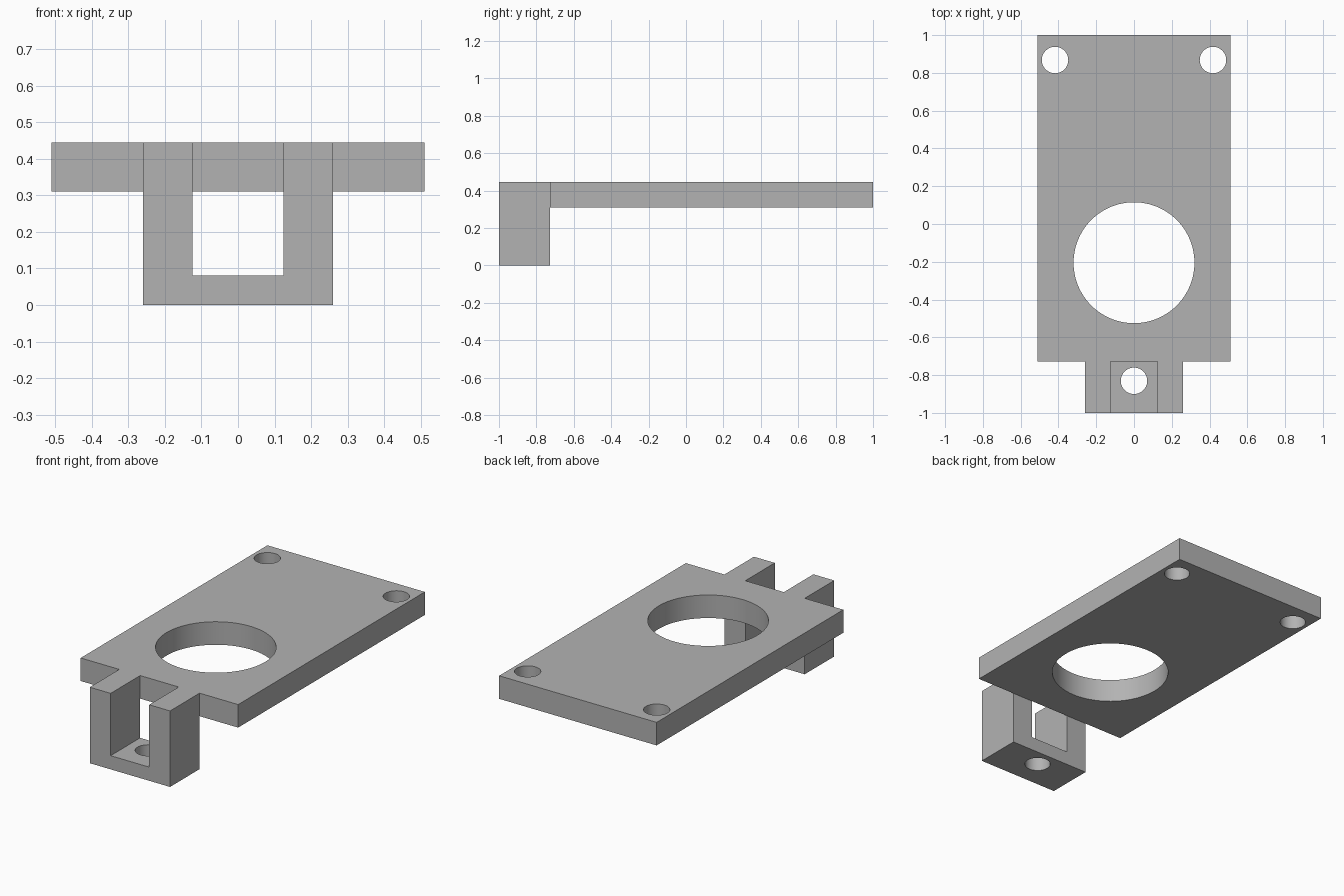
import bpy
import bmesh
from mathutils import Vector

cube = bpy.data.objects.get("Cube")
if cube:
    bpy.data.objects.remove(cube, do_unlink=True)

# Single grey material
GREY = (0.45, 0.45, 0.45, 1.0)
grey = bpy.data.materials.new("plain grey")
grey.use_nodes = True
grey.diffuse_color = GREY
grey.node_tree.nodes["Principled BSDF"].inputs["Base Color"].default_value = GREY

TOP, UNDERSIDE = 0.445, 0.31
BACK, JOINT, FRONT = 1.0, -0.727, -1.0
HALF_WIDTH = 0.51


def extrude_profile(name, points, direction):
    """Solid made by extruding a closed 3D outline along a vector."""
    bm = bmesh.new()
    face = bm.faces.new([bm.verts.new(p) for p in points])
    result = bmesh.ops.extrude_face_region(bm, geom=[face])
    moved = [v for v in result["geom"] if isinstance(v, bmesh.types.BMVert)]
    bmesh.ops.translate(bm, verts=moved, vec=Vector(direction))
    bmesh.ops.recalc_face_normals(bm, faces=bm.faces[:])
    mesh = bpy.data.meshes.new(name)
    bm.to_mesh(mesh)
    bm.free()
    mesh.materials.append(grey)
    obj = bpy.data.objects.new(name, mesh)
    bpy.context.collection.objects.link(obj)
    return obj


def combine(target, tool, operation):
    """Apply a boolean and remove the tool object."""
    mod = target.modifiers.new(operation.lower(), "BOOLEAN")
    mod.operation, mod.solver, mod.object = operation, "EXACT", tool
    bpy.context.view_layer.objects.active = target
    bpy.ops.object.modifier_apply(modifier=mod.name)
    bpy.data.objects.remove(tool, do_unlink=True)


def drill(target, x, y, radius, segments):
    """Cut a vertical round hole right through."""
    bpy.ops.mesh.primitive_cylinder_add(
        vertices=segments, radius=radius, depth=2, location=(x, y, 0.2))
    cutter = bpy.context.object
    cutter.name = "hole_cutter"
    cutter.hide_render = True
    cutter.data.materials.append(grey)
    combine(target, cutter, "DIFFERENCE")


# Flat mounting plate
w = HALF_WIDTH
plate = extrude_profile(
    "mounting_plate",
    [(x, y, UNDERSIDE) for x, y in ((-w, JOINT), (w, JOINT), (w, BACK), (-w, BACK))],
    (0, 0, TOP - UNDERSIDE))

# U-shaped bracket hanging from the front edge
half = [(0.125, 0.08), (0.125, TOP), (0.26, TOP), (0.26, 0)]
outline = half + [(-x, z) for x, z in reversed(half)]
bracket = extrude_profile(
    "front_bracket", [(x, FRONT, z) for x, z in outline], (0, JOINT - FRONT, 0))
combine(plate, bracket, "UNION")

# Large opening, two rear screw holes and the bracket hole
drill(plate, 0, -0.205, 0.32, 96)
for side in (-1, 1):
    drill(plate, side * 0.418, 0.868, 0.07, 48)
drill(plate, 0, -0.83, 0.07, 48)

# Smooth hole walls with crisp edges
bpy.ops.object.select_all(action="DESELECT")
plate.select_set(True)
bpy.context.view_layer.objects.active = plate
bpy.ops.object.shade_smooth_by_angle()
